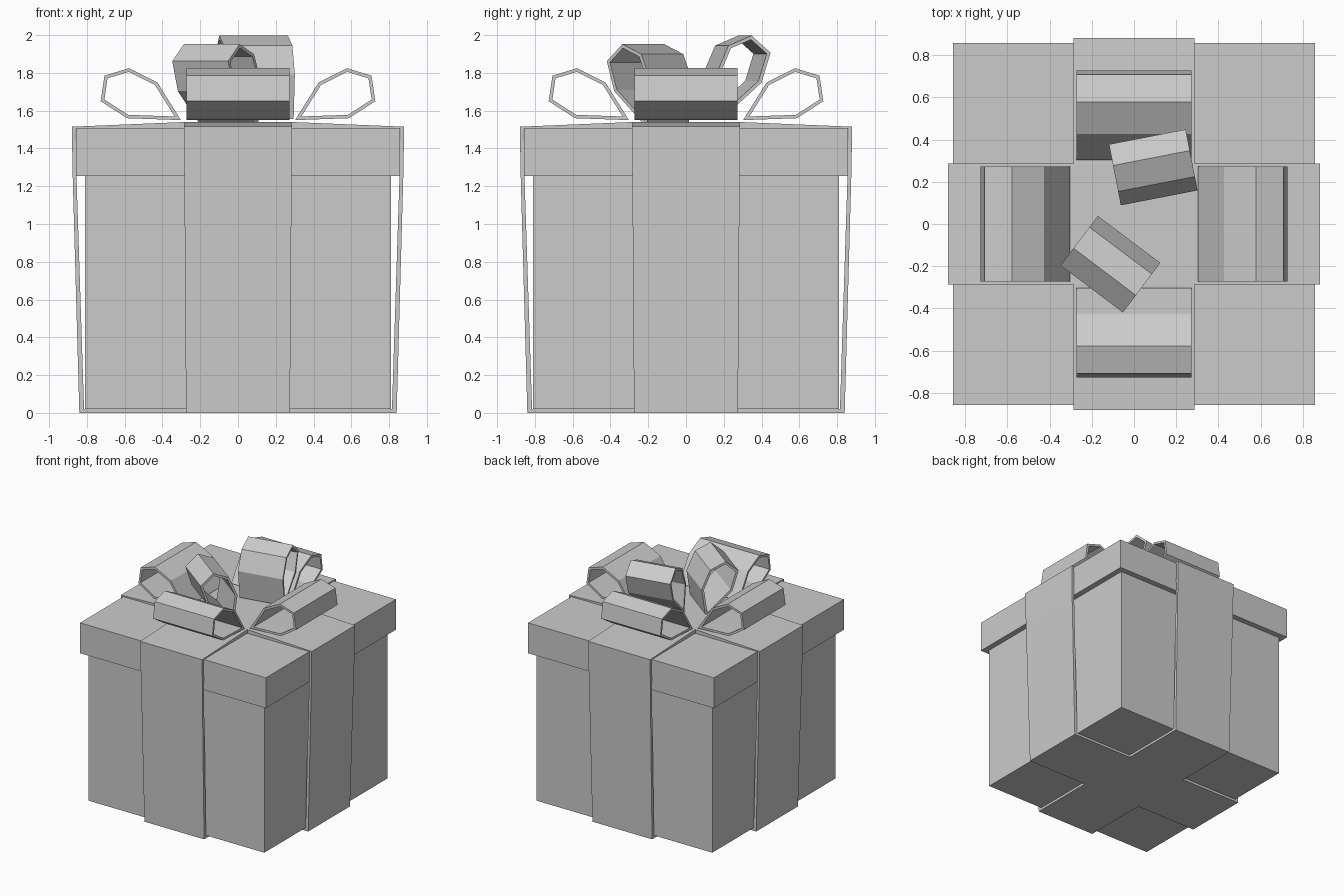
import bpy, bmesh, math
from mathutils import Vector, Matrix

cube = bpy.data.objects.get("Cube")
if cube:
    bpy.data.objects.remove(cube, do_unlink=True)

# One plain grey for everything
grey = bpy.data.materials.new("plain grey")
grey.use_nodes = True
GREY = (0.6, 0.6, 0.6, 1)
grey.diffuse_color = GREY
grey.node_tree.nodes["Principled BSDF"].inputs["Base Color"].default_value = GREY


def finish(name, bm, matrix=Matrix()):
    bmesh.ops.recalc_face_normals(bm, faces=bm.faces)
    mesh = bpy.data.meshes.new(name)
    bm.to_mesh(mesh)
    bm.free()
    mesh.materials.append(grey)
    obj = bpy.data.objects.new(name, mesh)
    obj.matrix_world = matrix
    bpy.context.collection.objects.link(obj)


def box(name, half, z0, z1):
    bm = bmesh.new()
    size = Matrix.Diagonal((2 * half, 2 * half, z1 - z0, 1))
    bmesh.ops.create_cube(bm, size=1, matrix=Matrix.Translation((0, 0, (z0 + z1) / 2)) @ size)
    finish(name, bm)


def turn(angle):
    return Matrix.Rotation(math.radians(angle), 4, 'Z')


def inset(points, t):
    """Shift every side of a clockwise outline inwards by t."""
    pts = [Vector(p) for p in points]
    result = []
    for i, p in enumerate(pts):
        a = (p - pts[i - 1]).normalized()
        b = (pts[(i + 1) % len(pts)] - p).normalized()
        na, nb = Vector((a.y, -a.x)), Vector((b.y, -b.x))
        result.append(p + (na + nb) * t / (1 + na.dot(nb)))
    return result


def strap(name, angle):
    """Ribbon band down one side, tapering, with its ends folded over and under."""
    outline = [(0.28, 1.54), (0.88, 1.515), (0.875, 1.25), (0.84, 0), (0.275, 0),
               (0.275, 0.02), (0.815, 0.02), (0.855, 1.25), (0.86, 1.5), (0.28, 1.5)]
    bm = bmesh.new()
    sides = [[bm.verts.new((x, s * (0.275 + 0.007 * z), z)) for x, z in outline] for s in (-1, 1)]
    for side in sides:
        bm.faces.new(side)
    for i in range(len(outline)):
        bm.faces.new((sides[0][i - 1], sides[0][i], sides[1][i], sides[1][i - 1]))
    finish(name, bm, turn(angle))


def bow_loop(name, place, half_width):
    """Open ribbon loop: a hollow six-sided outline pointing along x."""
    outer = [(0, 0), (0.125, 0.2), (0.275, 0.275), (0.405, 0.235), (0.425, 0.1), (0.285, 0.01)]
    inner = inset(outer, 0.018)
    bm = bmesh.new()
    rings = [[bm.verts.new((p[0], s * half_width, p[1])) for p in pts]
             for pts, s in ((outer, -1), (outer, 1), (inner, 1), (inner, -1))]
    for k in range(4):
        a, b = rings[k - 1], rings[k]
        for i in range(len(outer)):
            bm.faces.new((a[i - 1], a[i], b[i], b[i - 1]))
    finish(name, bm, place)


# Box and lid
box("gift_box", 0.81, 0.02, 1.255)
box("lid", 0.857, 1.255, 1.508)

# Crossed ribbon
box("ribbon_top_crossing", 0.282, 1.5, 1.54)
box("ribbon_bottom_crossing", 0.275, 0, 0.02)
SIDES = {"left": 0, "back": 90, "right": 180, "front": 270}
for side, angle in SIDES.items():
    strap(side + "_ribbon_strap", angle)
    bow_loop(side + "_bow_loop", turn(angle) @ Matrix.Translation((0.302, 0, 1.55)), 0.273)

# Two raised loops in the middle of the bow
for name, pos, angle in (("upper_back_bow_loop", (0.113, 0.156, 1.557), 101),
                         ("upper_front_bow_loop", (-0.043, -0.099, 1.512), 233)):
    tilt = Matrix.Rotation(math.radians(-40), 4, 'Y')
    bow_loop(name, Matrix.Translation(pos) @ turn(angle) @ tilt, 0.185)
